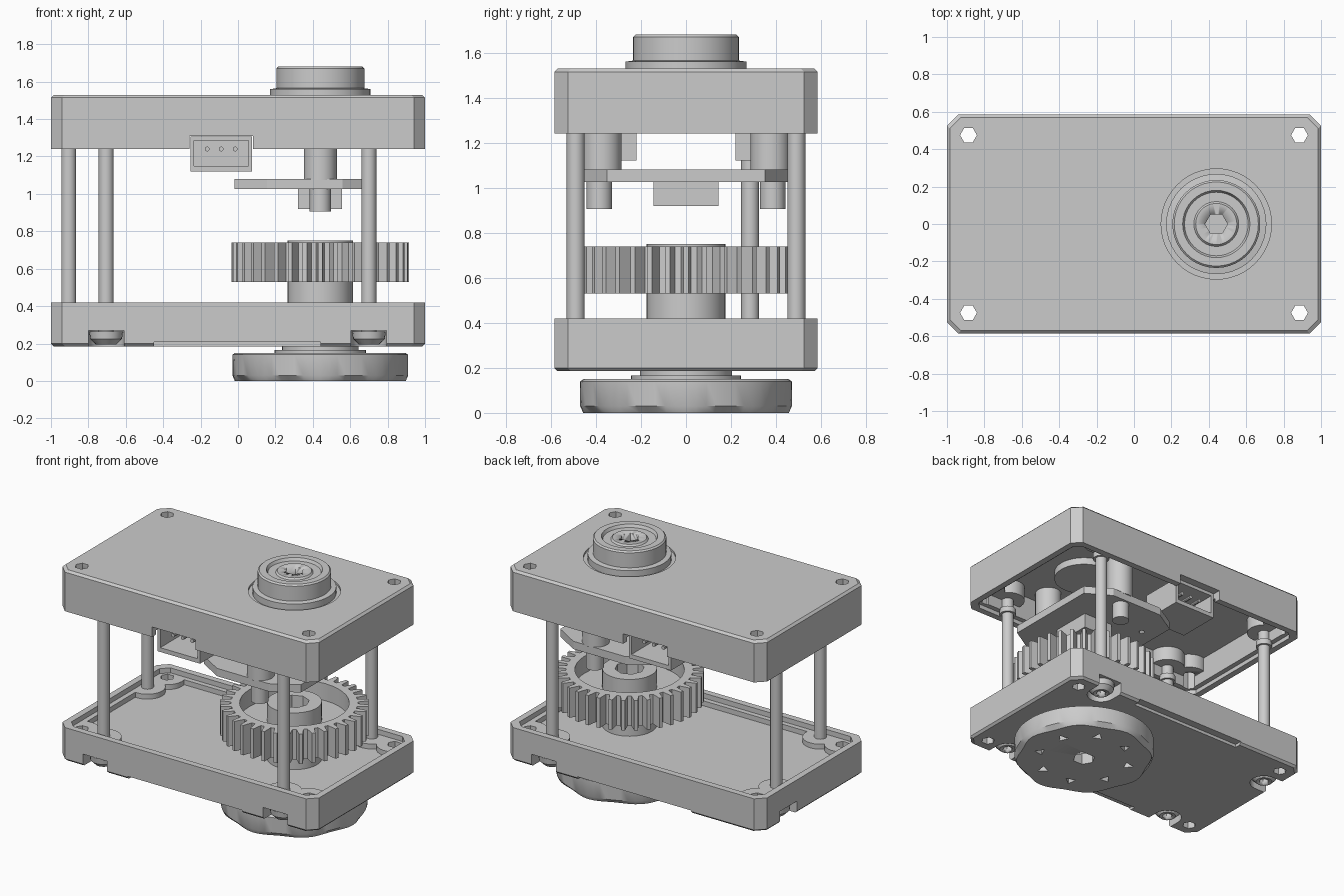
import bpy, bmesh, math
from math import pi, cos, sin

cube = bpy.data.objects.get("Cube")
if cube:
    bpy.data.objects.remove(cube, do_unlink=True)

AXIS = (0.44, 0)
POSTS = [(-0.705, -0.49), (0.70, -0.49), (0.70, 0.49), (-0.905, 0.285)]
HOLES = [(sx * 0.885, sy * 0.475) for sx in (-1, 1) for sy in (-1, 1)]


def finish(name, bm, smooth=False):
    bmesh.ops.remove_doubles(bm, verts=bm.verts, dist=1e-5)
    bmesh.ops.recalc_face_normals(bm, faces=bm.faces)
    mesh = bpy.data.meshes.new(name)
    bm.to_mesh(mesh)
    bm.free()
    obj = bpy.data.objects.new(name, mesh)
    bpy.context.collection.objects.link(obj)
    if smooth:
        shade(obj)
    return obj


def activate(obj):
    bpy.ops.object.select_all(action='DESELECT')
    obj.select_set(True)
    bpy.context.view_layer.objects.active = obj


def shade(obj):
    activate(obj)
    bpy.ops.object.shade_smooth_by_angle(angle=math.radians(32))


def loft(name, rings, smooth=False):
    """Skin through closed outlines, capped at both ends."""
    bm = bmesh.new()
    loops = [[bm.verts.new(p) for p in ring] for ring in rings]
    for a, b in zip(loops, loops[1:]):
        for i in range(len(a)):
            j = (i + 1) % len(a)
            bm.faces.new((a[i], a[j], b[j], b[i]))
    bm.faces.new(loops[0])
    bm.faces.new(loops[-1])
    return finish(name, bm, smooth)


def prism(name, outline, z0, z1, smooth=False):
    return loft(name, [[(x, y, z) for x, y in outline] for z in (z0, z1)], smooth)


def circle(c, r, n, turn=0.0):
    return [(c[0] + r * cos(2 * pi * i / n + turn), c[1] + r * sin(2 * pi * i / n + turn))
            for i in range(n)]


def cyl(name, c, r, z0, z1, n=24, smooth=True):
    return prism(name, circle(c, r, n), z0, z1, smooth)


def box(name, x, y, z):
    return prism(name, [(x[0], y[0]), (x[1], y[0]), (x[1], y[1]), (x[0], y[1])], *z)


def lathe(name, profile, c=AXIS, n=40, closed=False):
    """Spin (radius, height) points round a vertical axis."""
    bm = bmesh.new()
    vs = [bm.verts.new((c[0] + r, c[1], z)) for r, z in profile]
    pairs = list(zip(vs, vs[1:])) + ([(vs[-1], vs[0])] if closed else [])
    edges = [bm.edges.new(p) for p in pairs]
    bmesh.ops.spin(bm, geom=vs + edges, cent=(c[0], c[1], 0), axis=(0, 0, 1),
                   angle=2 * pi, steps=n, use_duplicate=False)
    return finish(name, bm, True)


def cut(obj, *cutters):
    for c in cutters:
        mod = obj.modifiers.new("cut", 'BOOLEAN')
        mod.operation, mod.solver, mod.object = 'DIFFERENCE', 'EXACT', c
        activate(obj)
        bpy.ops.object.modifier_apply(modifier=mod.name)
        bpy.data.objects.remove(c, do_unlink=True)
    return obj


def cornered(x, y, c):
    """Rectangle with cut corners."""
    return [(x - c, -y), (x, c - y), (x, y - c), (x - c, y),
            (c - x, y), (-x, y - c), (-x, c - y), (c - x, -y)]


# Housing shells: chamfered outside, lip and bossed cavity on the open side
def shell(name, outer, opening, ledge, floor):
    step = 0.015 if opening > outer else -0.015
    rings = [[(x, y, z) for x, y in cornered(1 - i, 0.585 - i, 0.06)]
             for z, i in ((outer, 0.015), (outer + step, 0), (opening, 0))]
    body = loft(name, rings)
    beyond = opening + step
    cut(body, prism("lip", cornered(0.955, 0.54, 0.05), ledge, beyond))
    cavity = prism("cavity", cornered(0.92, 0.505, 0.04), floor, beyond)
    for p in HOLES + POSTS:
        cut(cavity, cyl("boss", p, 0.115, floor - 0.1, floor + 0.4))
    cut(body, cavity)
    for p in HOLES:
        cut(body, cyl("corner_hole", p, 0.045, outer - step * 3, ledge + step * 8, 6))
    return body


bottom = shell("bottom_shell", 0.185, 0.42, 0.385, 0.35)
top = shell("top_shell", 1.53, 1.24, 1.27, 1.45)

# Screw slots open to the nearest outside wall
for x, y in POSTS:
    if abs(y) > 0.4:
        far = math.copysign(0.7, y)
        slot = box("slot", (x - 0.095, x + 0.095), sorted((y, far)), (0.1, 0.27))
    else:
        slot = box("slot", (-1.1, x), (y - 0.095, y + 0.095), (0.1, 0.27))
    cut(bottom, slot, cyl("counterbore", (x, y), 0.0951, 0.1, 0.2701))

# Shallow edge grooves below, connector windows above
for s in (-1, 1):
    cut(bottom, box("groove", (-0.45, 0.44), sorted((s * 0.53, s * 0.7)), (0.1, 0.207)))
    cut(top, box("window", (-0.26, 0.08), sorted((s * 0.45, s * 0.7)), (1.1, 1.31)))
cut(top, cyl("knob_bore", AXIS, 0.295, 1.515, 1.6, 48))

# Posts with socket-head screws
for i, p in enumerate(POSTS):
    cyl(f"post_{i + 1}", p, 0.04, 0.26, 1.4)
    cyl(f"post_collar_{i + 1}", p, 0.055, 1.24, 1.28)
    head = lathe(f"screw_head_{i + 1}",
                 [(0, 0.195), (0.055, 0.195), (0.085, 0.225), (0.09, 0.265), (0, 0.265)], p, 20)
    cut(head, cyl("socket", p, 0.035, 0.15, 0.235, 6))

# Top knob with flange, ring groove and socket
knob = lathe("top_knob", [(0, 1.40), (0.2, 1.40), (0.2, 1.50), (0.268, 1.50), (0.268, 1.56),
                          (0.235, 1.565), (0.235, 1.67), (0.225, 1.68), (0.18, 1.68),
                          (0.17, 1.66), (0.12, 1.66), (0.11, 1.672), (0, 1.672)])
cut(knob, cyl("socket", AXIS, 0.06, 1.61, 1.75, 6))

# Bottom hand wheel with wavy rim, triangular dimples and centre socket
N = 64
rings = []
for z, r, wave in ((0.15, 0.455, 0), (0.14, 0.47, 0), (0.03, 0.467, 0.003), (0, 0.445, 0.012)):
    rings.append([(AXIS[0] + (r + wave * cos(8 * t)) * cos(t),
                   (r + wave * cos(8 * t)) * sin(t), z)
                  for t in (2 * pi * k / N for k in range(N))])
wheel = loft("hand_wheel", rings, True)
for c in circle(AXIS, 0.31, 8, pi / 8):
    turn = math.atan2(c[1], c[0] - AXIS[0])
    cut(wheel, prism("dimple", circle(c, 0.04, 3, turn), -0.1, 0.05))
cut(wheel, cyl("socket", AXIS, 0.075, -0.1, 0.08, 6))
lathe("wheel_collar", [(0, 0.14), (0.245, 0.14), (0.245, 0.165), (0.205, 0.165),
                       (0.205, 0.25), (0, 0.25)])

# Spur gear: toothed rim, thin web and bored hub
TEETH = 36
outline = []
for k in range(TEETH):
    for part, r in ((-0.32, 0.405), (-0.14, 0.475), (0.14, 0.475), (0.32, 0.405)):
        t = 2 * pi * (k + part) / TEETH
        outline.append((AXIS[0] + r * cos(t), r * sin(t)))
gear = prism("spur_gear", outline, 0.53, 0.74)
ring = [(0.17, 0.62), (0.35, 0.62), (0.35, 0.8), (0.17, 0.8)]
cut(gear, lathe("gear_recess", ring, closed=True), cyl("bore", AXIS, 0.14, 0.6, 0.8, 32))
shade(gear)
hub = cyl("gear_hub", AXIS, 0.175, 0.33, 0.75, 40, False)
cut(hub, cyl("bore", AXIS, 0.095, 0.6, 0.8, 8))
shade(hub)

# Circuit plate hung from two standoffs, with sensor block and pins
plate = [(x, y) for x, y in cornered(0.3775, 0.455, 0.105)]
plate = [(0.3575 + (x if abs(y) < 0.4 else math.copysign(0.2025, x)), y) for x, y in plate]
board = prism("sensor_board", plate, 1.025, 1.08)
for y in (-0.2, 0.2):
    cut(board, cyl("board_hole", (0.1, y), 0.02, 1, 1.1, 8))
box("sensor_block", (0.32, 0.555), (-0.145, 0.145), (0.92, 1.03))
for s, side in ((-1, "front"), (1, "back")):
    cyl(f"{side}_standoff", (0.44, s * 0.375), 0.088, 1.075, 1.46)
    cyl(f"{side}_board_pin", (0.44, s * 0.385), 0.057, 0.905, 1.03)

    # Open-faced connector with three contact pins
    body = box(f"{side}_connector", (-0.255, 0.075), sorted((s * 0.22, s * 0.53)), (1.12, 1.308))
    cut(body, box("opening", (-0.235, 0.055), sorted((s * 0.3, s * 0.6)), (1.15, 1.285)))
    for k in range(3):
        pin = cyl(f"{side}_contact_{k + 1}", (0, 0), 0.013, 0, 0.2, 10)
        pin.location = (-0.165 + 0.075 * k, s * 0.29, 1.24)
        pin.rotation_euler.x = -s * pi / 2
